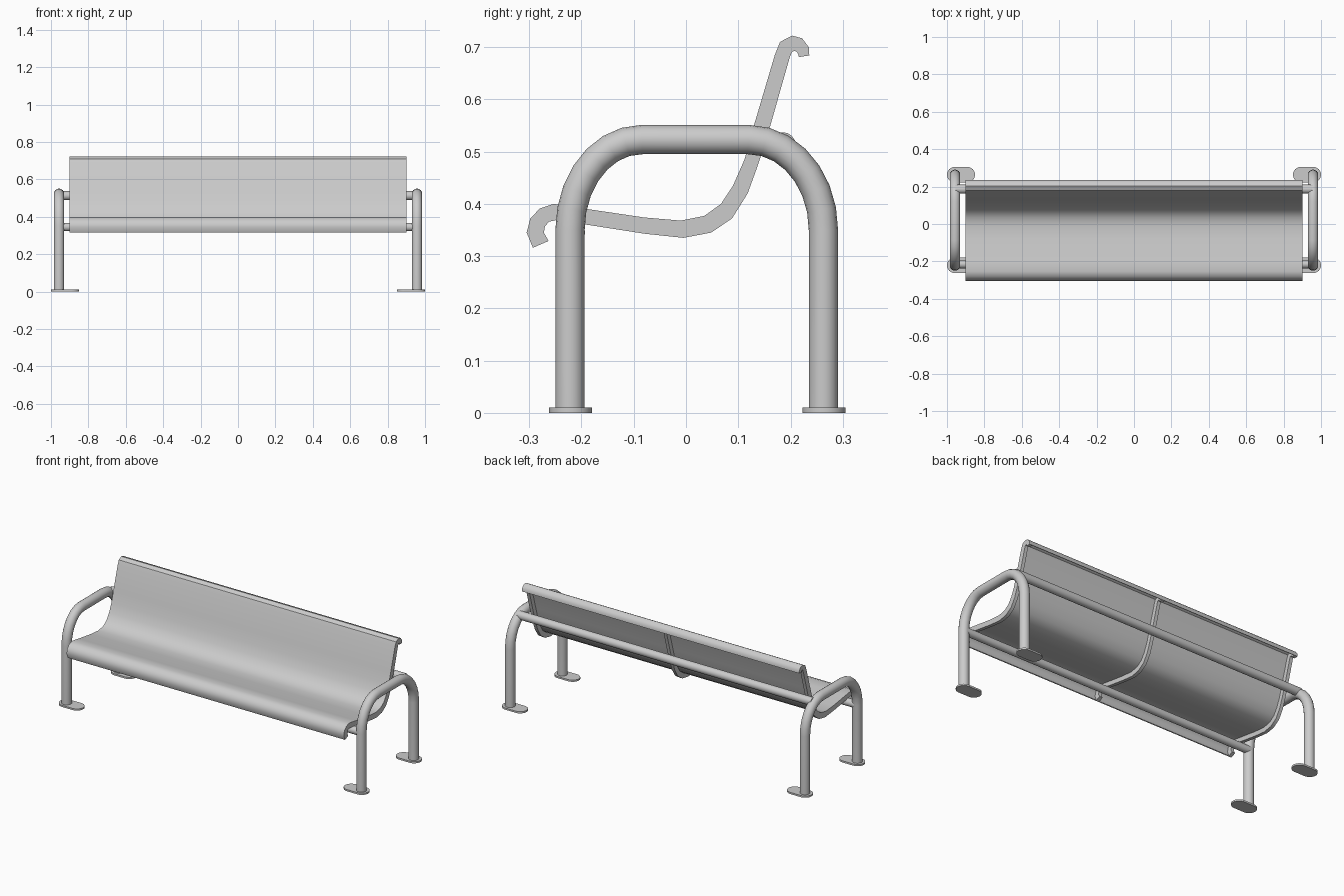
import bpy, bmesh
from math import sin, cos, pi
from mathutils import Vector

if "Cube" in bpy.data.objects:
    bpy.data.objects.remove(bpy.data.objects["Cube"])

# Seat section in (y, z): sitting side and matching underside, from front lip to top hook
OUTER = [(-.293, .316), (-.305, .345), (-.298, .372), (-.28, .391), (-.253, .40), (-.195, .391),
         (-.08, .374), (-.01, .368), (.035, .377), (.067, .40), (.09, .435), (.112, .485),
         (.13, .55), (.17, .685), (.18, .71), (.203, .722), (.222, .717), (.235, .70), (.236, .684)]
INNER = [(-.263, .329), (-.272, .345), (-.27, .357), (-.262, .366), (-.248, .369), (-.195, .361),
         (-.08, .343), (-.005, .335), (.048, .345), (.088, .372), (.118, .42), (.138, .475),
         (.16, .545), (.199, .682), (.203, .691), (.208, .693), (.213, .69), (.215, .686), (.216, .681)]


def finish(ob):
    bpy.ops.object.select_all(action='DESELECT')
    bpy.context.view_layer.objects.active = ob
    ob.select_set(True)
    if ob.type == 'CURVE':
        bpy.ops.object.convert(target='MESH')
        ob = bpy.context.view_layer.objects.active
    bpy.ops.object.shade_smooth_by_angle(angle=0.7)
    return ob


def mesh_object(name, bm):
    bmesh.ops.recalc_face_normals(bm, faces=bm.faces)
    me = bpy.data.meshes.new(name)
    bm.to_mesh(me)
    bm.free()
    ob = bpy.data.objects.new(name, me)
    bpy.context.collection.objects.link(ob)
    return finish(ob)


def section_strip(name, x0, x1, depth):
    """Extrude the seat section along x; depth 1 is the full rib, less is a thin sheet."""
    bm = bmesh.new()
    rows = []
    for o, i in zip(OUTER, INNER):
        o, i = Vector(o), Vector(i)
        i = o.lerp(i, depth)
        rows.append([bm.verts.new((x, *p)) for x, p in ((x0, o), (x1, o), (x1, i), (x0, i))])
    for a, b in zip(rows, rows[1:]):
        for k in range(4):
            n = (k + 1) % 4
            bm.faces.new((a[k], a[n], b[n], b[k]))
    bm.faces.new(rows[0])
    bm.faces.new(rows[-1])
    return mesh_object(name, bm)


def tube(name, points, radius):
    cu = bpy.data.curves.new(name, 'CURVE')
    cu.dimensions = '3D'
    cu.bevel_depth = radius
    cu.bevel_resolution = 6
    cu.use_fill_caps = True
    sp = cu.splines.new('POLY')
    sp.points.add(len(points) - 1)
    for p, co in zip(sp.points, points):
        p.co = (*co, 1)
    ob = bpy.data.objects.new(name, cu)
    bpy.context.collection.objects.link(ob)
    return finish(ob)


def foot(name, side, y):
    """Rounded slot-shaped floor plate reaching inward from the leg."""
    r, h = .041, .01
    bm = bmesh.new()
    ring = []
    for cx, start in ((.891, -pi / 2), (-.0 + .959, pi / 2)):
        cx = .891 if start < 0 else .959
        for k in range(13):
            a = start - pi * k / 12
            ring.append(bm.verts.new((side * (cx + r * cos(a)), y + r * sin(a), 0)))
    face = bm.faces.new(ring)
    ext = bmesh.ops.extrude_face_region(bm, geom=[face])
    bmesh.ops.translate(bm, vec=(0, 0, h),
                        verts=[v for v in ext['geom'] if isinstance(v, bmesh.types.BMVert)])
    return mesh_object(name, bm)


# Seat sheet and its stiffening ribs
section_strip("seat_sheet", -.9, .9, .15)
for name, x in (("left_rib", -.89), ("middle_rib", 0), ("right_rib", .89)):
    section_strip(name, x - .01, x + .01, 1)

# Arched side frames with floor plates
N = 7
arch = [(-.222, .005)]
arch += [(-.085 - .137 * cos(pi / 2 * k / N), .35 + .173 * sin(pi / 2 * k / N)) for k in range(N + 1)]
arch += [(.12 + .143 * sin(pi / 2 * k / N), .35 + .173 * cos(pi / 2 * k / N)) for k in range(N + 1)]
arch += [(.263, .005)]
for label, side in (("left", -1), ("right", 1)):
    tube(label + "_frame", [(side * .957, y, z) for y, z in arch], .028)
    foot(label + "_front_foot", side, -.221)
    foot(label + "_back_foot", side, .264)

# Long bars carrying the seat between the frames
tube("front_bar", [(-.955, -.215, .345), (.955, -.215, .345)], .022)
tube("back_bar", [(-.955, .186, .513), (.955, .186, .513)], .024)
